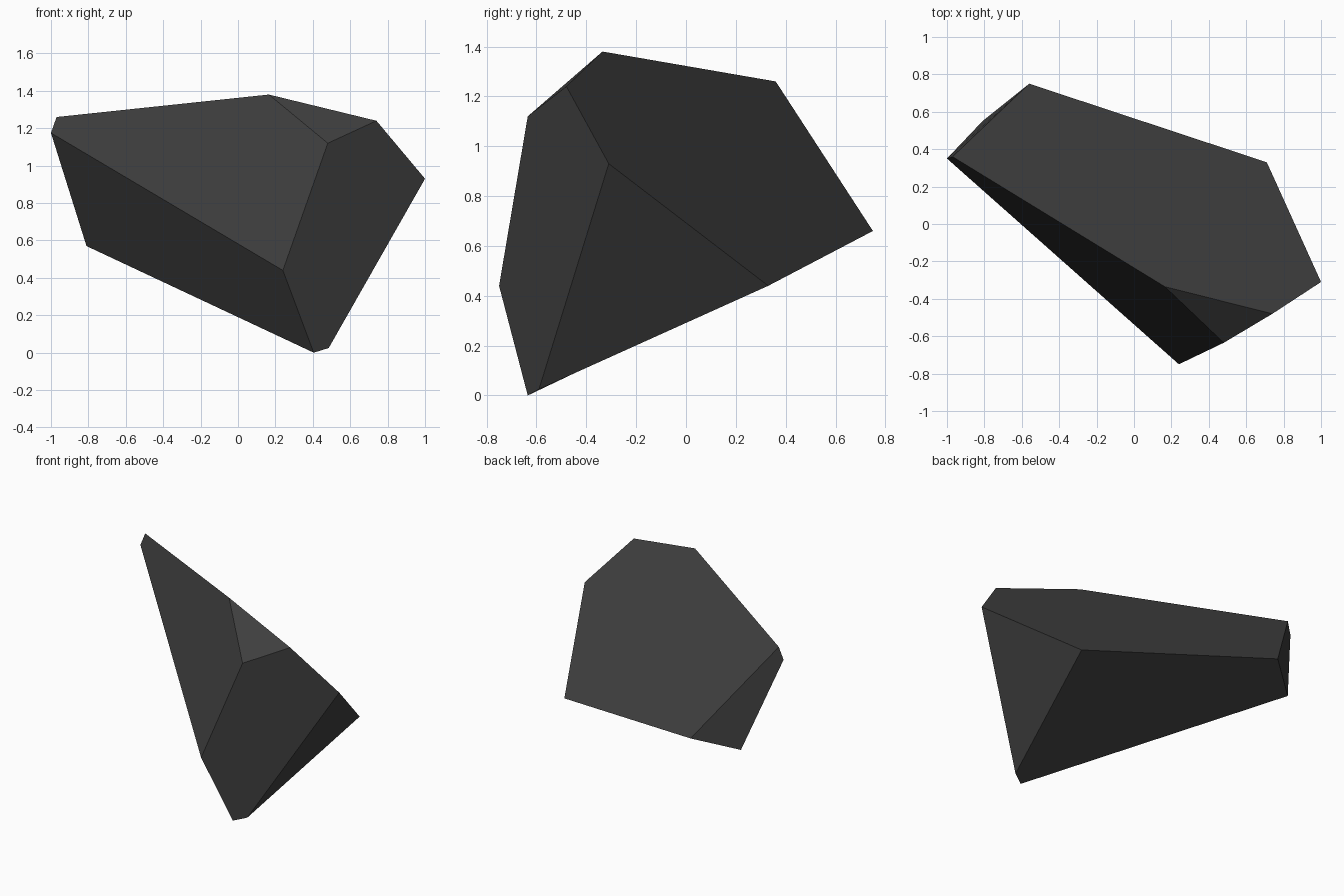
import bpy
import bmesh

cube = bpy.data.objects.get("Cube")
if cube:
    bpy.data.objects.remove(cube, do_unlink=True)

# Dark stone colour
stone = bpy.data.materials.new("charcoal_stone")
stone.use_nodes = True
colour = (0.05, 0.05, 0.05, 1)
stone.diffuse_color = colour
shader = stone.node_tree.nodes["Principled BSDF"]
shader.inputs["Base Color"].default_value = colour
shader.inputs["Roughness"].default_value = 0.9

# Corners of the rock, named by where they sit
corners = {
    "left_tip": (-1.0, 0.35, 1.175),
    "left_top": (-0.97, 0.36, 1.26),
    "peak": (0.165, -0.335, 1.38),
    "shoulder": (0.74, -0.48, 1.24),
    "right_tip": (1.0, -0.31, 0.93),
    "foot_right": (0.485, -0.59, 0.025),
    "foot": (0.405, -0.635, 0.0),
    "left_low": (-0.81, 0.55, 0.57),
    "brow": (0.48, -0.635, 1.12),
    "nose": (0.24, -0.75, 0.44),
    "back_tip": (-0.56, 0.75, 0.66),
    "back_right": (0.71, 0.33, 0.44),
}

# Flat facets of the rock
facets = [
    "left_top peak shoulder right_tip back_right back_tip",
    "left_tip left_top peak brow nose",
    "peak shoulder brow",
    "brow shoulder right_tip foot_right foot nose",
    "left_tip nose foot left_low",
    "right_tip back_right foot_right",
    "left_tip left_top back_tip left_low",
    "left_low back_tip back_right foot_right foot",
]

bm = bmesh.new()
verts = {name: bm.verts.new(co) for name, co in corners.items()}
for facet in facets:
    bm.faces.new([verts[name] for name in facet.split()])
bmesh.ops.recalc_face_normals(bm, faces=bm.faces[:])

mesh = bpy.data.meshes.new("rock")
bm.to_mesh(mesh)
bm.free()
mesh.materials.append(stone)
rock = bpy.data.objects.new("rock", mesh)
bpy.context.collection.objects.link(rock)
